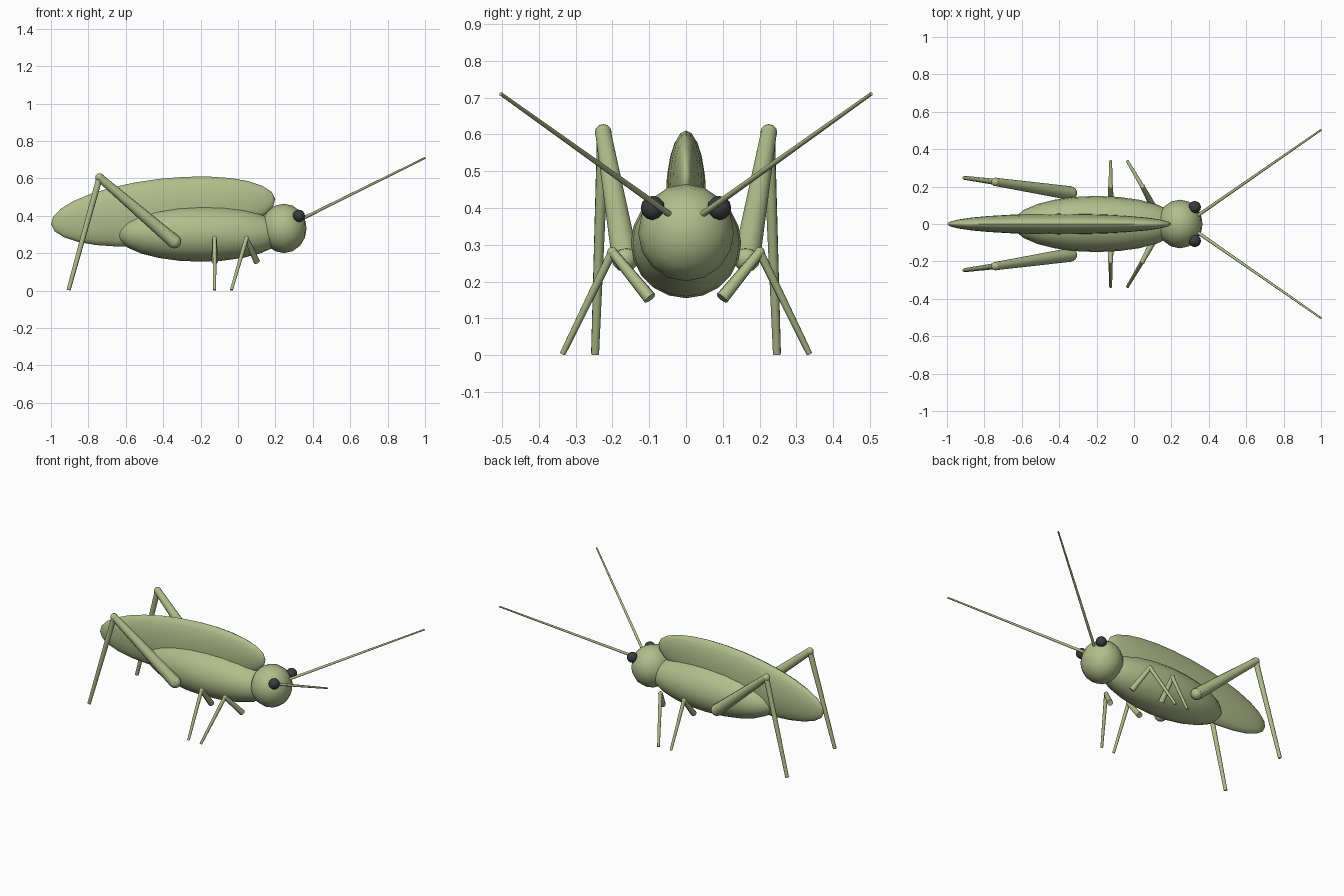
import bpy
from math import radians
from mathutils import Vector

cube = bpy.data.objects.get("Cube")
if cube:
    bpy.data.objects.remove(cube)


def make_material(name, rgb):
    mat = bpy.data.materials.new(name)
    mat.use_nodes = True
    mat.diffuse_color = (*rgb, 1)
    bsdf = next(n for n in mat.node_tree.nodes if n.type == 'BSDF_PRINCIPLED')
    bsdf.inputs["Base Color"].default_value = (*rgb, 1)
    bsdf.inputs["Roughness"].default_value = 0.7
    return mat


green = make_material("leaf green", (0.44, 0.51, 0.26))
black = make_material("eye black", (0.045, 0.045, 0.05))


def finish(name, mat):
    obj = bpy.context.object
    obj.name = name
    obj.data.materials.append(mat)
    bpy.ops.object.shade_smooth_by_angle(angle=radians(50))
    return obj


def ellipsoid(name, center, size, mat=green, tilt=0, segments=16, rings=10):
    """Sphere with its poles along x, scaled to the half sizes and tilted nose up."""
    bpy.ops.mesh.primitive_uv_sphere_add(segments=segments, ring_count=rings, radius=1)
    obj = bpy.context.object
    for v in obj.data.vertices:
        x, y, z = v.co
        v.co = (z * size[0], y * size[1], -x * size[2])
    obj.location = center
    obj.rotation_euler = (0, -radians(tilt), 0)
    return finish(name, mat)


def limb(name, start, end, r_start, r_end, sides=10):
    """Tapered rod between two points."""
    a, b = Vector(start), Vector(end)
    bpy.ops.mesh.primitive_cone_add(vertices=sides, radius1=r_start, radius2=r_end,
                                    depth=(b - a).length, location=(a + b) / 2)
    bpy.context.object.rotation_euler = (b - a).to_track_quat('Z', 'Y').to_euler()
    return finish(name, green)


def joint(name, center, radius, mat=green):
    return ellipsoid(name, center, (radius,) * 3, mat, segments=12, rings=8)


# Body, folded wings and head
ellipsoid("abdomen", (-0.2, 0, 0.305), (0.45, 0.15, 0.15), segments=20, rings=12)
ellipsoid("folded_wings", (-0.4, 0, 0.423), (0.603, 0.055, 0.176), tilt=6.5, segments=20, rings=14)
ellipsoid("head", (0.245, 0, 0.333), (0.122, 0.13, 0.132), segments=16, rings=8)

for side, s in (("left", 1), ("right", -1)):
    # With the head at +x, the +y side carries the first name
    joint(f"eye_{side}", (0.325, s * 0.09, 0.4), 0.033, black)
    limb(f"antenna_{side}", (0.33, s * 0.038, 0.378), (1.0, s * 0.503, 0.71), 0.009, 0.005, 8)

    # Jumping leg
    hip, knee, foot = (-0.34, s * 0.165, 0.262), (-0.74, s * 0.225, 0.605), (-0.906, s * 0.247, 0.003)
    joint(f"hind_hip_{side}", hip, 0.036)
    limb(f"hind_thigh_{side}", hip, knee, 0.037, 0.022, 12)
    joint(f"hind_knee_{side}", knee, 0.023)
    limb(f"hind_shin_{side}", knee, foot, 0.017, 0.011)

    # Walking legs
    for pair, hip_x, knee_x, foot_x in (("middle", -0.125, -0.125, -0.125),
                                        ("front", 0.1, 0.045, -0.035)):
        hip, knee, foot = (hip_x, s * 0.098, 0.155), (knee_x, s * 0.2, 0.28), (foot_x, s * 0.335, 0.004)
        limb(f"{pair}_thigh_{side}", hip, knee, 0.018, 0.013)
        joint(f"{pair}_knee_{side}", knee, 0.014)
        limb(f"{pair}_shin_{side}", knee, foot, 0.012, 0.008)
